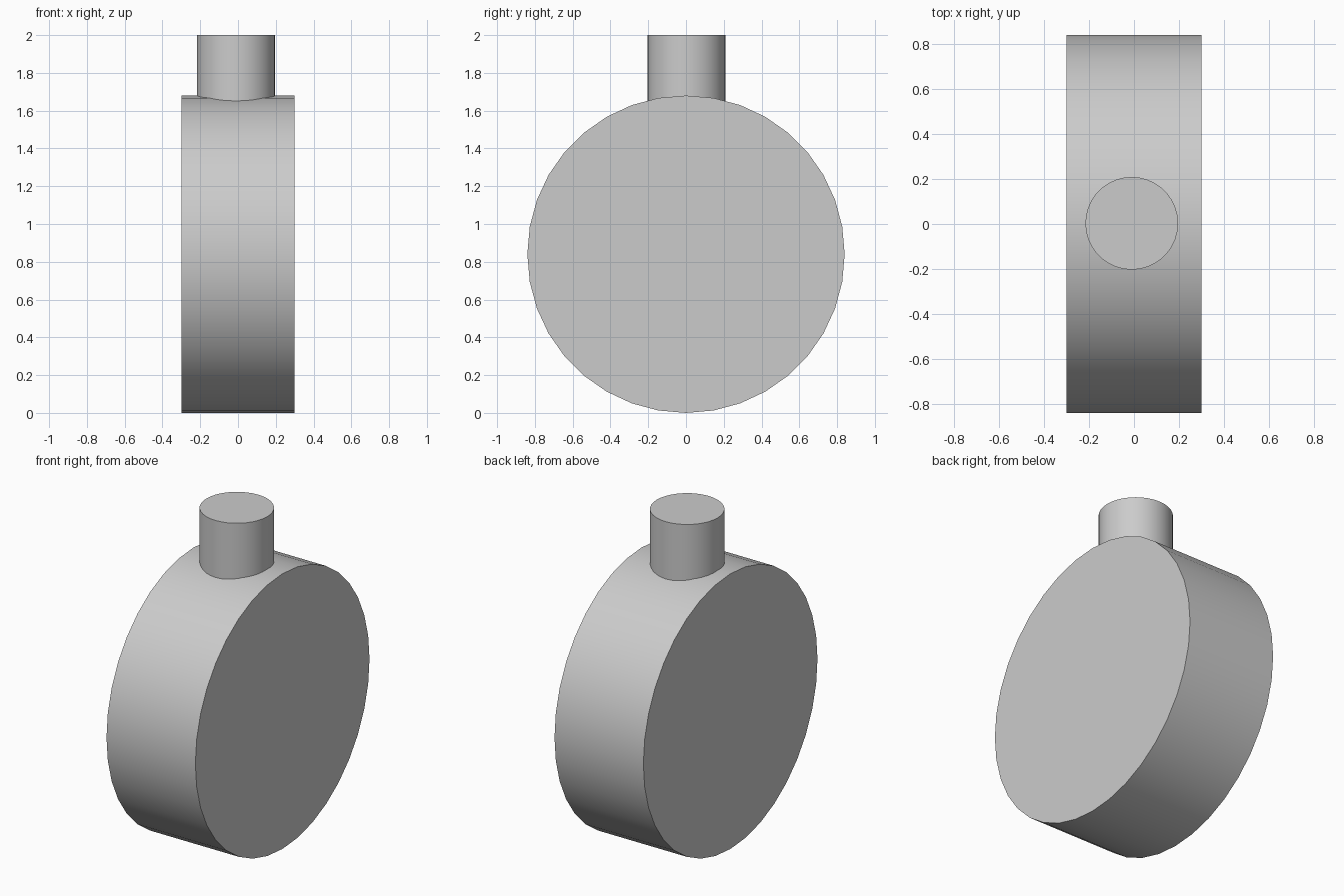
import bpy
import math

cube = bpy.data.objects.get("Cube")
if cube:
    bpy.data.objects.remove(cube, do_unlink=True)

# Single plain grey
GREY = (0.6, 0.6, 0.6, 1.0)
grey = bpy.data.materials.new("plain_grey")
grey.use_nodes = True
grey.diffuse_color = GREY
grey.node_tree.nodes["Principled BSDF"].inputs["Base Color"].default_value = GREY


def cylinder(name, sides, radius, depth, location, rotation=(0, 0, 0)):
    bpy.ops.mesh.primitive_cylinder_add(vertices=sides, radius=radius, depth=depth,
                                        location=location, rotation=rotation)
    obj = bpy.context.object
    obj.name = name
    obj.data.materials.append(grey)
    bpy.ops.object.shade_smooth_by_angle(angle=math.radians(30))
    return obj


# Upright round body, its flat faces to the sides
RADIUS = 0.84
cylinder("round_body", 36, RADIUS, 0.6, (0, 0, RADIUS), (0, math.pi / 2, 0))

# Neck on top, sunk into the body so that the joint follows its curve
NECK_BOTTOM, NECK_TOP = 1.5, 2.0
cylinder("neck", 36, 0.206, NECK_TOP - NECK_BOTTOM,
         (-0.01, 0.003, (NECK_TOP + NECK_BOTTOM) / 2))
